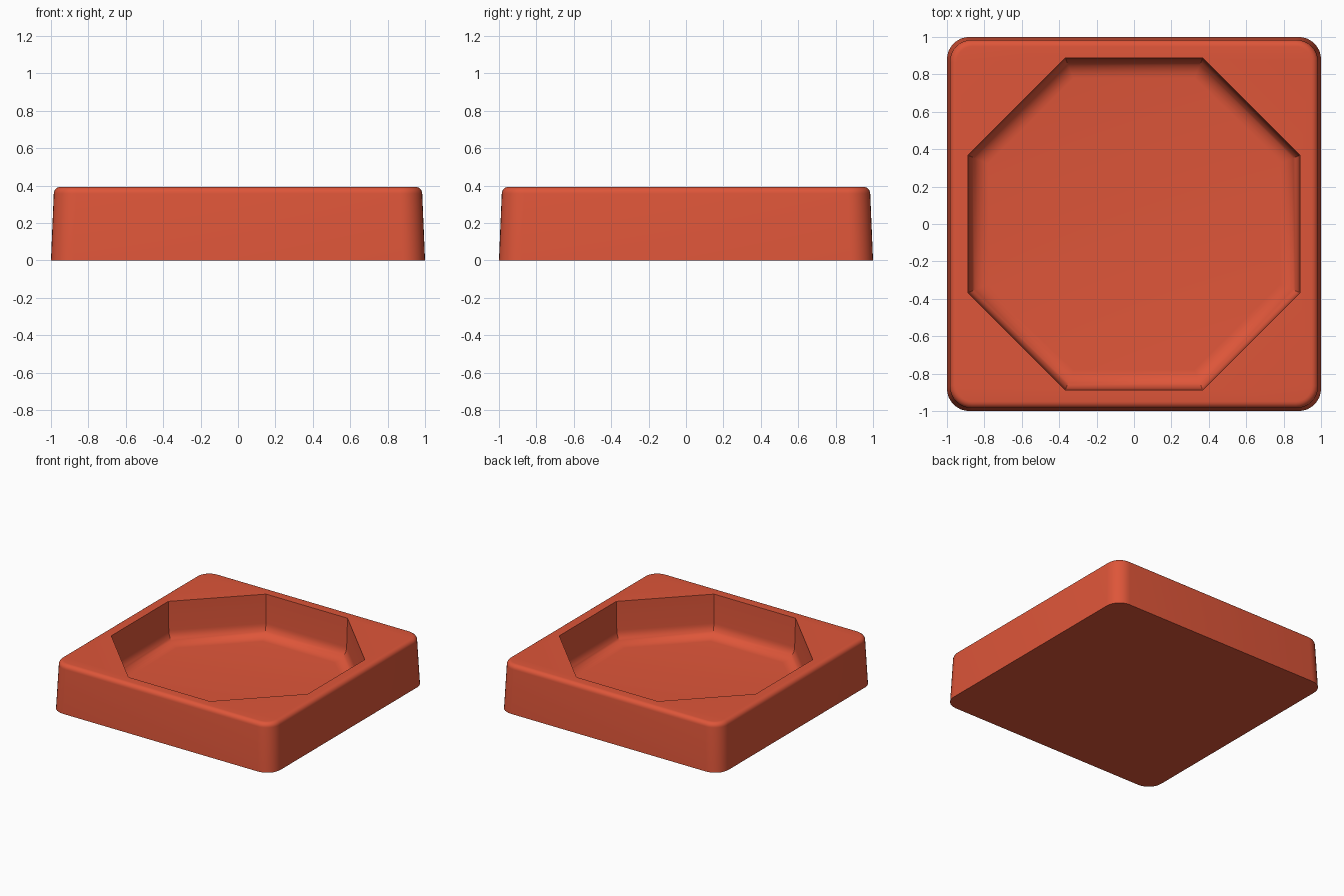
import bpy, bmesh, math

default = bpy.data.objects.get("Cube")
if default:
    bpy.data.objects.remove(default, do_unlink=True)

HEIGHT = 0.393
FLOOR = 0.06
CORNER = 0.12        # plan radius of the outer corners
RIM = 0.036          # rounding of the outer top edge
COVE = 0.1           # rounding where the wall meets the floor
TOP_HALF = 0.985
POCKET = 0.887       # octagon apothem at the rim
TAPER = 0.007


def rounded_square(half, radius, steps=8):
    points = []
    for corner in range(4):
        mid = math.radians(45 + 90 * corner)
        cx = math.copysign(half - radius, math.cos(mid))
        cy = math.copysign(half - radius, math.sin(mid))
        for i in range(steps + 1):
            a = mid + math.radians(90) * (i / steps - 0.5)
            points.append((cx + radius * math.cos(a), cy + radius * math.sin(a)))
    return points


def octagon(apothem):
    r = apothem / math.cos(math.pi / 8)
    angles = [math.pi / 8 + i * math.pi / 4 for i in range(8)]
    return [(r * math.cos(a), r * math.sin(a)) for a in angles]


def add_ring(bm, points, z):
    return [bm.verts.new((x, y, z)) for x, y in points]


def loft(bm, rings):
    for low, high in zip(rings, rings[1:]):
        n = len(low)
        for i in range(n):
            j = (i + 1) % n
            bm.faces.new((low[i], low[j], high[j], high[i]))


def ring_edges(bm, ring):
    return [bm.edges.get((ring[i - 1], ring[i])) for i in range(len(ring))]


bm = bmesh.new()

# Outer walls with a rounded upper edge
outer = [add_ring(bm, rounded_square(1.0, CORNER), 0)]
for i in range(7):
    a = math.radians(15 * i)
    inset = RIM * (1 - math.cos(a))
    z = HEIGHT - RIM + RIM * math.sin(a)
    outer.append(add_ring(bm, rounded_square(TOP_HALF - inset, CORNER - inset), z))
loft(bm, outer)
bm.faces.new(list(reversed(outer[0])))

# Octagonal pocket with a coved bottom
inner = [add_ring(bm, octagon(POCKET), HEIGHT)]
for i in range(9):
    a = math.radians(90 * i / 8)
    inset = TAPER + COVE * (1 - math.cos(a))
    z = FLOOR + COVE * (1 - math.sin(a))
    inner.append(add_ring(bm, octagon(POCKET - inset), z))
loft(bm, inner)
bm.faces.new(inner[-1])

# Flat rim between the two outlines
bmesh.ops.triangle_fill(bm, use_beauty=True, use_dissolve=False,
                        edges=ring_edges(bm, outer[-1]) + ring_edges(bm, inner[0]))
bmesh.ops.recalc_face_normals(bm, faces=bm.faces)

mesh = bpy.data.meshes.new("tray")
bm.to_mesh(mesh)
bm.free()
tray = bpy.data.objects.new("tray", mesh)
bpy.context.collection.objects.link(tray)

# Single warm red colour
red = bpy.data.materials.new("warm_red")
red.use_nodes = True
color = (0.73, 0.092, 0.041, 1)
red.diffuse_color = color
for node in red.node_tree.nodes:
    if node.type == "BSDF_PRINCIPLED":
        node.inputs["Base Color"].default_value = color
mesh.materials.append(red)

bpy.ops.object.select_all(action="DESELECT")
tray.select_set(True)
bpy.context.view_layer.objects.active = tray
bpy.ops.object.shade_smooth_by_angle(angle=math.radians(30))
